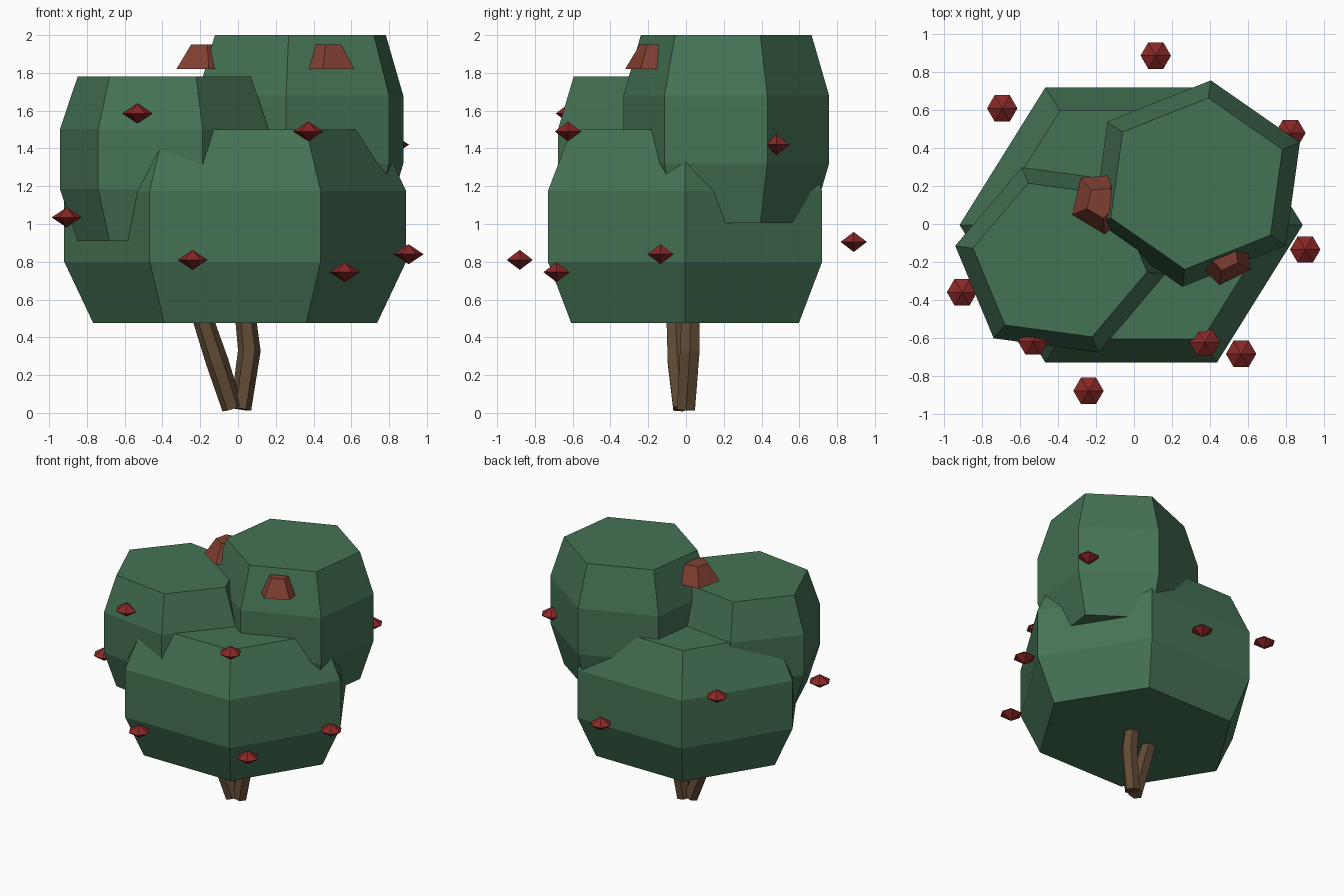
import bpy
from math import cos, sin, radians, tau
from mathutils import Vector

if "Cube" in bpy.data.objects:
    bpy.data.objects.remove(bpy.data.objects["Cube"])


def material(name, color):
    m = bpy.data.materials.new(name)
    m.diffuse_color = (*color, 1)
    m.use_nodes = True
    m.node_tree.nodes["Principled BSDF"].inputs["Base Color"].default_value = m.diffuse_color
    return m


GREEN = material("leaf_green", (0.06, 0.17, 0.09))
RED = material("berry_red", (0.25, 0.02, 0.02))
RUST = material("rust_red", (0.22, 0.05, 0.03))
BROWN = material("bark_brown", (0.12, 0.07, 0.035))


def loft(name, rings, mat):
    """Flat-faced closed solid through rings of equal point count."""
    n = len(rings[0])
    verts = [p for ring in rings for p in ring]
    faces = [tuple(reversed(range(n))), tuple(range(len(verts) - n, len(verts)))]
    for r in range(len(rings) - 1):
        for i in range(n):
            j = (i + 1) % n
            faces.append((r * n + i, r * n + j, (r + 1) * n + j, (r + 1) * n + i))
    mesh = bpy.data.meshes.new(name)
    mesh.from_pydata(verts, [], faces)
    mesh.materials.append(mat)
    obj = bpy.data.objects.new(name, mesh)
    bpy.context.collection.objects.link(obj)
    return obj


def foliage(name, center, u, w, levels):
    """Chamfered, slightly stretched hexagonal clump; u and w span its outline."""
    c, u, w = Vector(center), Vector(u), Vector(w)
    rings = []
    for z, s in zip(levels, (0.83, 1, 1, 0.83)):
        pts = [c + s * (u * cos(k * tau / 6) + w * sin(k * tau / 6)) for k in range(6)]
        rings.append([(p.x, p.y, z) for p in pts])
    loft(name, rings, GREEN)


def branch(name, path, radii):
    """Six-sided tapered limb along a path."""
    pts = [Vector(p) for p in path]
    rings = []
    for i, p in enumerate(pts):
        d = pts[min(i + 1, len(pts) - 1)] - pts[max(i - 1, 0)]
        q = Vector((0, 0, 1)).rotation_difference(d)
        rings.append([p + q @ Vector((radii[i] * cos(k * tau / 6), radii[i] * sin(k * tau / 6), 0))
                      for k in range(6)])
    loft(name, rings, BROWN)


# Foliage clumps
foliage("foliage_large", (-0.015, -0.005), (0.905, 0), (0, 0.838), (0.475, 0.80, 1.175, 1.50))
foliage("foliage_left", (-0.39, -0.19), (-0.553, 0.075), (-0.085, -0.52), (0.91, 1.185, 1.50, 1.78))
foliage("foliage_right", (0.33, 0.213), (0.47, -0.327), (0.358, 0.44), (1.005, 1.32, 1.68, 2.00))

# Forked trunk
branch("trunk_left", [(-0.03, -0.02, 0.025), (-0.11, -0.045, 0.27), (-0.18, -0.055, 0.48), (-0.3, -0.1, 0.85)],
       (0.055, 0.06, 0.055, 0.045))
branch("trunk_right", [(0.015, 0.0, 0.02), (0.06, 0.02, 0.33), (0.035, 0.025, 0.55), (0.1, 0.08, 0.9)],
       (0.055, 0.06, 0.055, 0.045))

# Five-sided stubs poking out of the top clump
for i, (x, y, r, turn) in enumerate([(-0.17, 0.115, 0.17, 131), (0.477, -0.167, 0.158, 44)]):
    loft(f"rust_stub_{i + 1}",
         [[(x + s * r * cos(radians(turn) + k * tau / 5), y + s * r * sin(radians(turn) + k * tau / 5), z)
           for k in range(5)] for z, s in ((1.82, 1), (1.95, 0.5))], RUST)

# Berries: one six-sided double cone, shared by all
berry = bpy.data.meshes.new("berry")
verts = [(0.08 * cos(k * tau / 6), 0.08 * sin(k * tau / 6), 0) for k in range(6)] + [(0, 0, 0.053), (0, 0, -0.053)]
faces = [f for k in range(6) for f in ((k, (k + 1) % 6, 6), ((k + 1) % 6, k, 7))]
berry.from_pydata(verts, [], faces)
berry.materials.append(RED)
spots = [(0.115, 0.888, 0.905), (-0.695, 0.61, 1.23), (0.825, 0.48, 1.42),
         (0.903, -0.135, 0.84), (-0.907, -0.36, 1.035), (-0.532, -0.62, 1.585),
         (0.373, -0.625, 1.49), (0.565, -0.685, 0.745), (-0.24, -0.88, 0.81)]
for i, p in enumerate(spots):
    o = bpy.data.objects.new(f"berry_{i + 1}", berry)
    o.location = p
    bpy.context.collection.objects.link(o)
